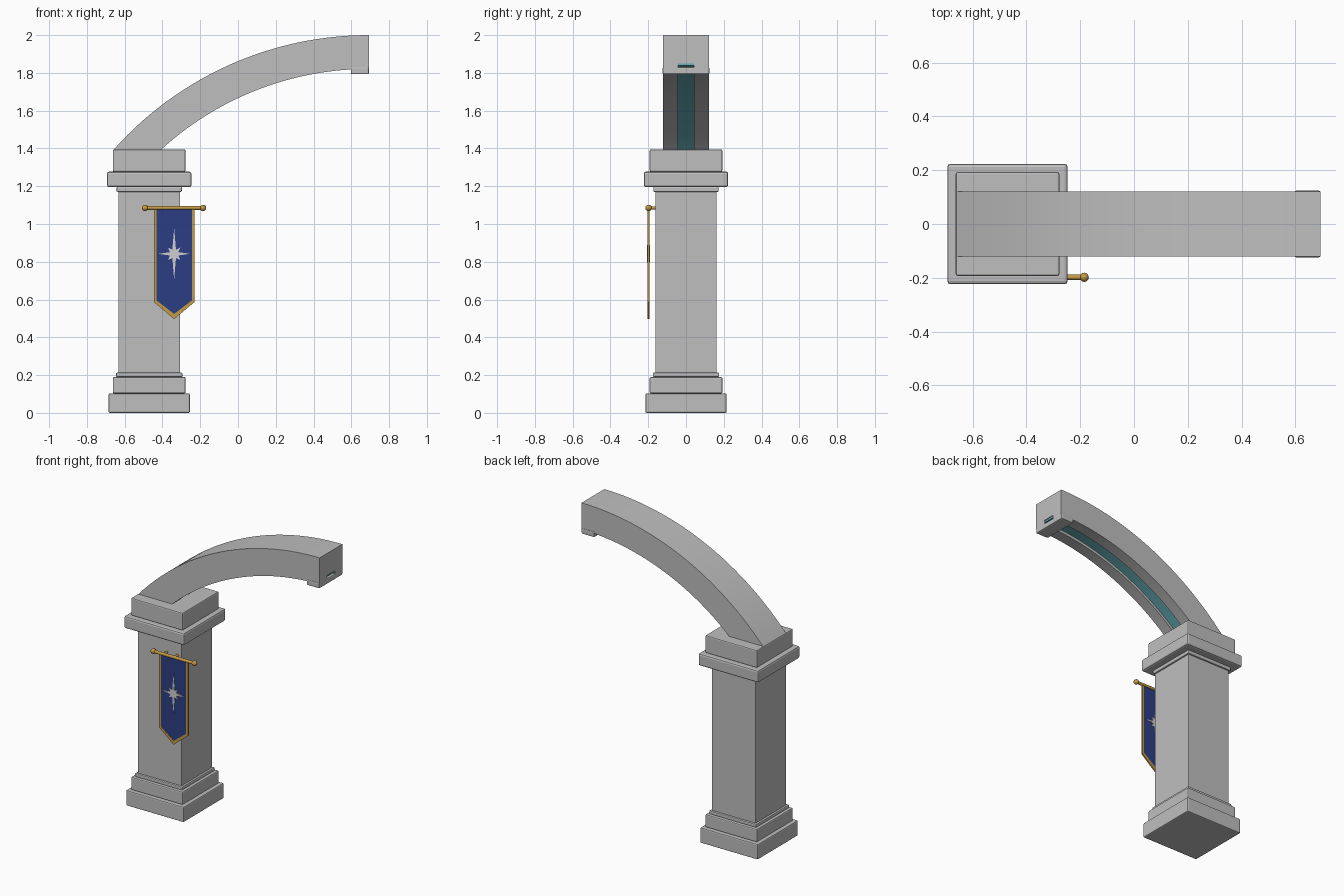
import bpy, bmesh, math
from mathutils import Matrix, Vector

if "Cube" in bpy.data.objects:
    bpy.data.objects.remove(bpy.data.objects["Cube"])


def material(name, rgb):
    m = bpy.data.materials.new(name)
    m.diffuse_color = (*rgb, 1)
    m.use_nodes = True
    m.node_tree.nodes["Principled BSDF"].inputs["Base Color"].default_value = m.diffuse_color
    return m


STONE = material("grey stone", (0.52, 0.52, 0.52))
TEAL = material("teal inlay", (0.14, 0.45, 0.50))
BLUE = material("blue cloth", (0.025, 0.048, 0.23))
GOLD = material("gold", (0.55, 0.32, 0.06))
SILVER = material("silver", (0.62, 0.62, 0.64))


def finish(name, bm, mat, smooth=False):
    bmesh.ops.recalc_face_normals(bm, faces=bm.faces[:])
    me = bpy.data.meshes.new(name)
    bm.to_mesh(me)
    bm.free()
    me.materials.append(mat)
    ob = bpy.data.objects.new(name, me)
    bpy.context.collection.objects.link(ob)
    if smooth:
        bpy.ops.object.select_all(action='DESELECT')
        ob.select_set(True)
        bpy.context.view_layer.objects.active = ob
        bpy.ops.object.shade_smooth_by_angle(angle=math.radians(30))
    return ob


def box(name, cx, sx, sy, z0, z1, bevel, mat=STONE):
    bm = bmesh.new()
    mtx = Matrix.Translation((cx, 0, (z0 + z1) / 2)) @ Matrix.Diagonal((sx, sy, z1 - z0, 1))
    bmesh.ops.create_cube(bm, size=1, matrix=mtx)
    if bevel:
        bmesh.ops.bevel(bm, geom=bm.edges[:], offset=bevel, segments=2,
                        profile=0.5, affect='EDGES')
    return finish(name, bm, mat)


def rod(name, a, b, r, mat):
    a, b = Vector(a), Vector(b)
    bm = bmesh.new()
    rot = (b - a).to_track_quat('Z', 'Y').to_matrix().to_4x4()
    bmesh.ops.create_cone(bm, cap_ends=True, segments=16, radius1=r, radius2=r,
                          depth=(b - a).length, matrix=Matrix.Translation((a + b) / 2) @ rot)
    return finish(name, bm, mat, True)


def plate(name, pts, y, half, mat):
    """Flat outline in x and z, given a thickness along y."""
    bm = bmesh.new()
    face = bm.faces.new([bm.verts.new((x, y - half, z)) for x, z in pts])
    out = bmesh.ops.extrude_face_region(bm, geom=[face])
    moved = [v for v in out["geom"] if isinstance(v, bmesh.types.BMVert)]
    bmesh.ops.translate(bm, verts=moved, vec=(0, 2 * half, 0))
    return finish(name, bm, mat)


# Pillar: stacked square blocks
CX = -0.47
for name, w, z0, z1, bev in [
        ("base_plinth", 0.43, 0.0, 0.103, 0.007),
        ("base_step", 0.385, 0.103, 0.19, 0.007),
        ("base_moulding", 0.352, 0.19, 0.213, 0.006),
        ("shaft", 0.325, 0.205, 1.18, 0.002),
        ("neck_moulding", 0.346, 1.17, 1.197, 0.006),
        ("capital", 0.447, 1.195, 1.277, 0.011),
        ("capital_block", 0.385, 1.277, 1.395, 0.007)]:
    box(name, CX, w, w, z0, z1, bev)

# Half arch: section swept round a centre below its tip, cut level at the pillar
AX, AZ, SPRING = 0.693, 0.191, 1.393
R_OUT, R_IN, R_GROOVE = 1.809, 1.630, 1.660
W, G = 0.121, 0.043


def sweep(name, section, mat, x_end=AX, steps=28):
    bm = bmesh.new()
    rings = []
    for i in range(steps + 1):
        ring = []
        for y, r in section:
            a0 = math.asin((SPRING - AZ) / r)
            a1 = math.acos((AX - x_end) / r)
            a = a0 + (a1 - a0) * i / steps
            ring.append(bm.verts.new((AX - r * math.cos(a), y, AZ + r * math.sin(a))))
        rings.append(ring)
    n = len(section)
    for p, q in zip(rings, rings[1:]):
        for k in range(n):
            bm.faces.new((p[k], p[(k + 1) % n], q[(k + 1) % n], q[k]))
    bm.faces.new(rings[0])
    bm.faces.new(rings[-1])
    return finish(name, bm, mat, True)


sweep("arch", [(-W, R_OUT), (W, R_OUT), (W, R_IN), (G, R_IN), (G, R_GROOVE),
               (-G, R_GROOVE), (-G, R_IN), (-W, R_IN)], STONE)
sweep("groove_inlay", [(-G, R_GROOVE), (G, R_GROOVE), (G, R_GROOVE - 0.012),
                       (-G, R_GROOVE - 0.012)], TEAL, AX - 0.006)
box("tip_lip", 0.645, 0.096, 0.249, 1.793, 1.83, 0.007)

# Banner: cloth, frame, star
BX, BY = -0.338, -0.198
HW, TOP, SIDE, TIP = 0.108, 1.083, 0.587, 0.497
IW, ISIDE, ITIP = 0.094, 0.596, 0.524
outer = [(-HW, TOP), (-HW, SIDE), (0, TIP), (HW, SIDE), (HW, TOP)]
inner = [(-IW, TOP), (-IW, ISIDE), (0, ITIP), (IW, ISIDE), (IW, TOP)]


def at_banner(pts, z=0):
    return [(BX + x, z + h) for x, h in pts]


plate("banner_cloth", at_banner(inner), BY, 0.003, BLUE)
plate("banner_trim", at_banner(outer + inner[::-1]), BY, 0.005, GOLD)


def star(radii, r_in):
    pts, n = [], len(radii)
    for i in range(n):
        for r, t in ((radii[i], i), (r_in, i + 0.5)):
            a = math.tau * t / n
            pts.append((r * math.cos(a), r * math.sin(a)))
    return at_banner(pts, 0.842)


plate("star_long_rays", star([0.083, 0.137, 0.083, 0.137], 0.015), BY, 0.006, SILVER)
plate("star_short_rays", star([0.046] * 8, 0.024), BY, 0.008, SILVER)

# Pole with end balls and wall brackets
PZ = 1.085
ENDS = (-0.492, -0.185)
rod("banner_pole", (ENDS[0], BY, PZ), (ENDS[1], BY, PZ), 0.010, GOLD)
for side, x in zip(("left", "right"), ENDS):
    bm = bmesh.new()
    bmesh.ops.create_uvsphere(bm, u_segments=16, v_segments=10, radius=0.017,
                              matrix=Matrix.Translation((x, BY, PZ)))
    finish("pole_ball_" + side, bm, GOLD, True)
for side, x in (("left", -0.415), ("right", -0.335)):
    rod("pole_bracket_" + side, (x, BY, PZ), (x, -0.155, PZ), 0.008, GOLD)
